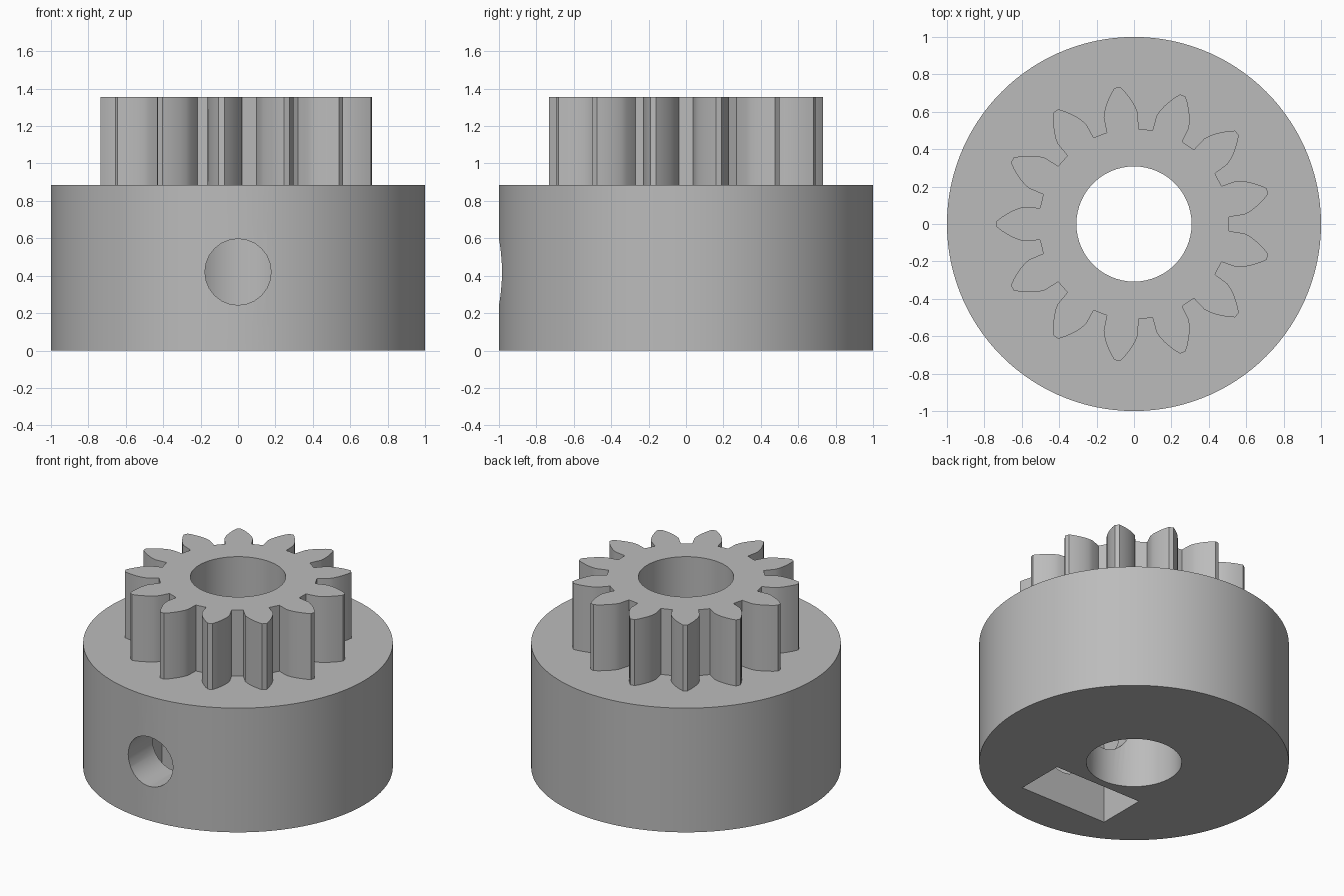
import bpy, bmesh
from math import sin, cos, pi, radians

cube = bpy.data.objects.get("Cube")
if cube:
    bpy.data.objects.remove(cube, do_unlink=True)

HUB_TOP, GEAR_TOP, BORE, TEETH = 0.885, 1.355, 0.308, 13
SCREW_Z, NUT_Y, NUT_HALF = 0.42, -0.537, 0.345

grey = bpy.data.materials.new("plain grey")
grey.use_nodes = True
colour = (0.5, 0.5, 0.5, 1)
grey.diffuse_color = colour
grey.node_tree.nodes["Principled BSDF"].inputs["Base Color"].default_value = colour


def prism(name, outline, bottom, top):
    """Extrude an xy outline from bottom to top."""
    bm = bmesh.new()
    face = bm.faces.new([bm.verts.new((x, y, bottom)) for x, y in outline])
    new = bmesh.ops.extrude_face_region(bm, geom=[face])["geom"]
    bmesh.ops.translate(bm, vec=(0, 0, top - bottom),
                        verts=[v for v in new if isinstance(v, bmesh.types.BMVert)])
    bmesh.ops.recalc_face_normals(bm, faces=bm.faces)
    mesh = bpy.data.meshes.new(name)
    bm.to_mesh(mesh)
    bm.free()
    mesh.materials.append(grey)
    obj = bpy.data.objects.new(name, mesh)
    bpy.context.collection.objects.link(obj)
    return obj


def ring(radius, sides, turn=0.0):
    return [(radius * cos(2 * pi * i / sides + turn), radius * sin(2 * pi * i / sides + turn))
            for i in range(sides)]


def cut(obj, cutters):
    """Subtract the cutters and shade the result smooth with sharp edges."""
    bpy.ops.object.select_all(action="DESELECT")
    obj.select_set(True)
    bpy.context.view_layer.objects.active = obj
    for cutter in cutters:
        mod = obj.modifiers.new("cut", "BOOLEAN")
        mod.operation, mod.solver, mod.object = "DIFFERENCE", "EXACT", cutter
        bpy.ops.object.modifier_apply(modifier=mod.name)
    bpy.ops.object.shade_smooth_by_angle(angle=radians(25))


# Gear outline: half a tooth as (radius, half angle in degrees), mirrored and repeated
flank = [(0.51, 9.6), (0.59, 9.0), (0.62, 7.9), (0.65, 6.4), (0.68, 4.7), (0.71, 2.9), (0.735, 1.2)]
tooth = [(r, -a) for r, a in flank] + [(r, a) for r, a in reversed(flank)]
outline = []
for i in range(TEETH):
    centre = pi + 2 * pi * i / TEETH
    outline += [(r * cos(centre + radians(a)), r * sin(centre + radians(a))) for r, a in tooth]

# Main parts
hub = prism("hub", ring(1, 120), 0, HUB_TOP)
gear = prism("gear_teeth", outline, HUB_TOP, GEAR_TOP)

# Shaft bore
bore = prism("bore_cutter", ring(BORE, 60), -0.2, GEAR_TOP + 0.2)

# Screw hole from the front into the bore
screw = prism("screw_cutter", ring(0.177, 24), 0, 1.2)
screw.rotation_euler.x = pi / 2
screw.location.z = SCREW_Z

# Nut slot open at the bottom, with a pointed hexagonal end
apex = NUT_HALF / cos(pi / 6)
slot_outline = [(-NUT_HALF, -SCREW_Z - 0.2), (NUT_HALF, -SCREW_Z - 0.2),
                (NUT_HALF, apex / 2), (0, apex), (-NUT_HALF, apex / 2)]
slot = prism("nut_slot_cutter", slot_outline, -0.175, 0.175)
slot.rotation_euler.x = pi / 2
slot.location = (0, NUT_Y, SCREW_Z)

bpy.context.view_layer.update()
cut(hub, [bore, screw, slot])
cut(gear, [bore])
for helper in (bore, screw, slot):
    bpy.data.objects.remove(helper, do_unlink=True)
